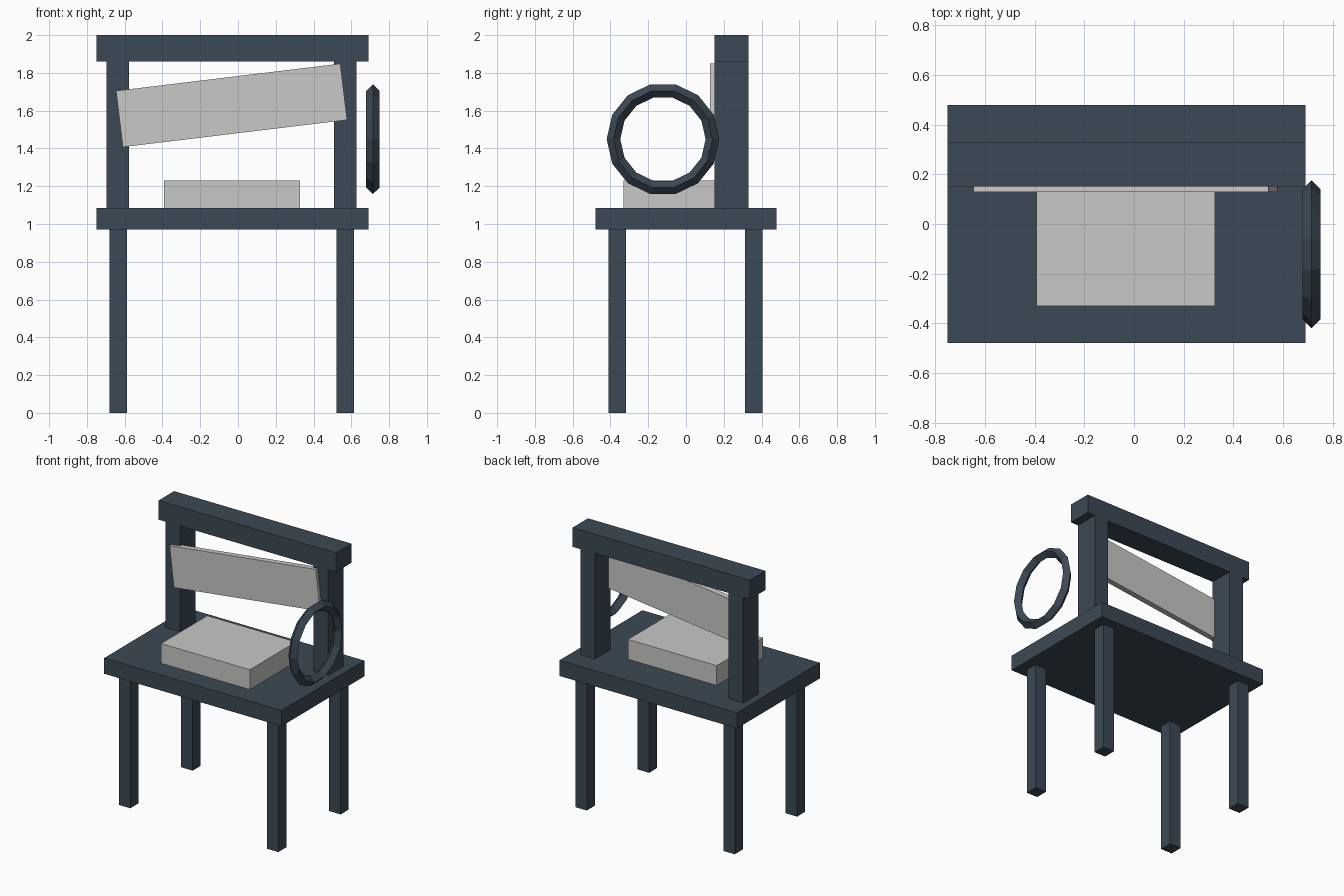
import bpy, bmesh, math
from mathutils import Matrix

if "Cube" in bpy.data.objects:
    bpy.data.objects.remove(bpy.data.objects["Cube"])


def material(name, rgb):
    m = bpy.data.materials.new(name)
    m.diffuse_color = (*rgb, 1)
    m.use_nodes = True
    m.node_tree.nodes["Principled BSDF"].inputs["Base Color"].default_value = m.diffuse_color
    return m


slate = material("slate blue", (0.045, 0.066, 0.090))
pale = material("pale grey", (0.58, 0.58, 0.565))


def finish(name, bm, mat):
    mesh = bpy.data.meshes.new(name)
    bmesh.ops.recalc_face_normals(bm, faces=bm.faces)
    bm.to_mesh(mesh)
    bm.free()
    mesh.materials.append(mat)
    ob = bpy.data.objects.new(name, mesh)
    bpy.context.collection.objects.link(ob)
    return ob


def box(name, xs, ys, zs, mat, tilt=0):
    """Box from ranges on each axis, tilted about its own y axis."""
    bm = bmesh.new()
    bmesh.ops.create_cube(bm, size=1)
    size = [b - a for a, b in (xs, ys, zs)]
    centre = [(a + b) / 2 for a, b in (xs, ys, zs)]
    bm.transform(Matrix.Translation(centre)
                 @ Matrix.Rotation(math.radians(tilt), 4, 'Y')
                 @ Matrix.Diagonal((*size, 1)))
    return finish(name, bm, mat)


# Seat, legs
box("seat", (-0.75, 0.69), (-0.48, 0.48), (0.97, 1.085), slate)
for side, xs in (("left", (-0.68, -0.587)), ("right", (0.521, 0.614))):
    for end, ys in (("front", (-0.41, -0.317)), ("back", (0.313, 0.406))):
        box(f"{end}_{side}_leg", xs, ys, (0, 0.97), slate)

# Back posts and top rail
for side, xs in (("left", (-0.695, -0.577)), ("right", (0.509, 0.627))):
    box(f"{side}_back_post", xs, (0.15, 0.33), (1.085, 1.86), slate)
box("top_rail", (-0.75, 0.69), (0.15, 0.33), (1.86, 2.0), slate)

# Cushion and crooked back board
box("cushion", (-0.393, 0.327), (-0.33, 0.205), (1.085, 1.23), pale)
box("back_board", (-0.632, 0.564), (0.128, 0.17), (1.478, 1.778), pale, tilt=-6.9)

# Hoop: diamond section swept round the x axis
bm = bmesh.new()
n, R, r = 14, 0.262, 0.036
rings = []
for i in range(n):
    a = 2 * math.pi * i / n
    section = ((0, R + r), (r, R), (0, R - r), (-r, R))
    rings.append([bm.verts.new((0.714 + dx, -0.122 + d * math.cos(a),
                                1.449 + d * math.sin(a))) for dx, d in section])
for i in range(n):
    p, q = rings[i], rings[(i + 1) % n]
    for j in range(4):
        k = (j + 1) % 4
        bm.faces.new((p[j], p[k], q[k], q[j]))
finish("side_hoop", bm, slate)
